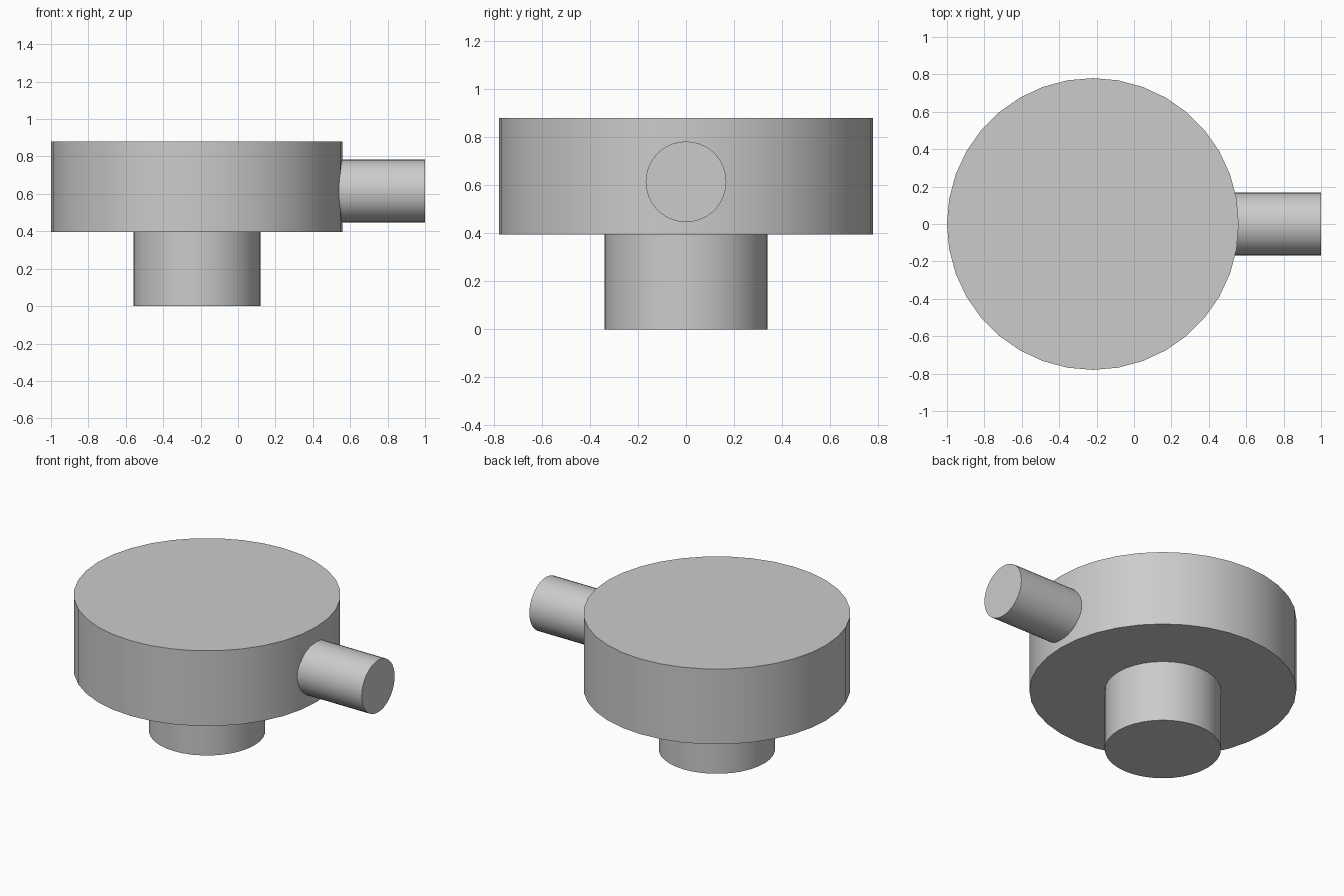
import bpy
import math

cube = bpy.data.objects.get("Cube")
if cube:
    bpy.data.objects.remove(cube, do_unlink=True)

grey = bpy.data.materials.new("light grey")
grey.use_nodes = True
colour = (0.6, 0.6, 0.6, 1.0)
grey.diffuse_color = colour
grey.node_tree.nodes["Principled BSDF"].inputs["Base Color"].default_value = colour

AXIS_X = -0.22  # shared upright axis of the disc and stem


def cylinder(name, radius, length, centre, rotation=(0, 0, 0), sides=36):
    bpy.ops.mesh.primitive_cylinder_add(vertices=sides, radius=radius, depth=length,
                                        location=centre, rotation=rotation)
    part = bpy.context.object
    part.name = name
    part.data.materials.append(grey)
    bpy.ops.object.shade_smooth_by_angle(angle=math.radians(30))
    return part


# Wide round body
body = cylinder("body_disc", 0.78, 0.485, (AXIS_X, 0, 0.6375))

# Short stem under the body
cylinder("bottom_stem", 0.34, 0.395, (AXIS_X, 0, 0.1975))

# Horizontal pipe, starting just inside the body wall
start, end = 0.45, 1.0
cylinder("side_pipe", 0.168, end - start, ((start + end) / 2, 0, 0.615),
         rotation=(0, math.pi / 2, 0))
